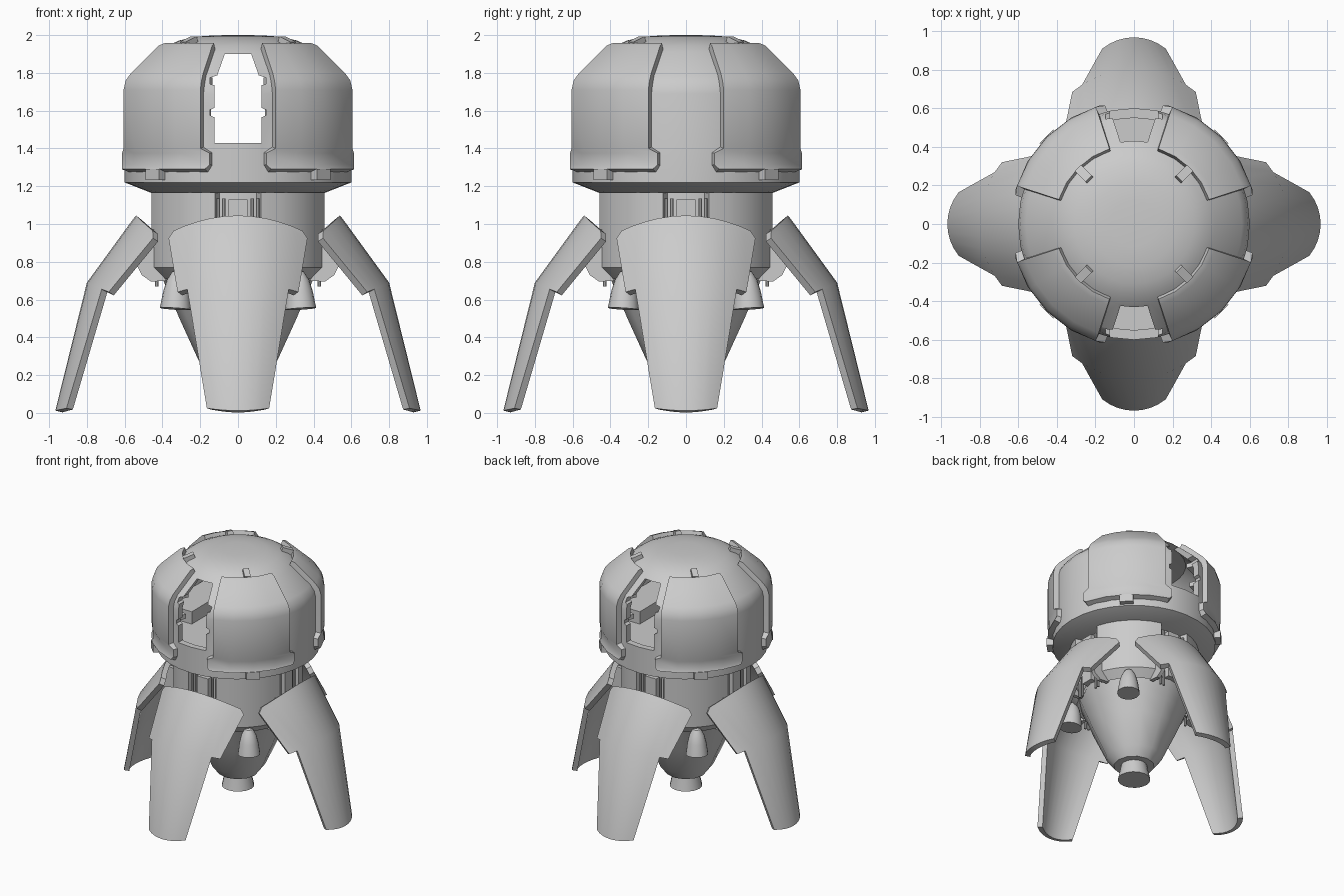
import bpy, bmesh
from math import sin, cos, radians, sqrt, pi
from mathutils import Matrix

if "Cube" in bpy.data.objects:
    bpy.data.objects.remove(bpy.data.objects["Cube"])


def finish(name, bm, mods=(), spin=0.0, angle=30):
    """Mesh -> object, apply modifiers, shade."""
    me = bpy.data.meshes.new(name)
    bm.to_mesh(me)
    bm.free()
    ob = bpy.data.objects.new(name, me)
    bpy.context.collection.objects.link(ob)
    bpy.ops.object.select_all(action='DESELECT')
    ob.select_set(True)
    bpy.context.view_layer.objects.active = ob
    for kind, props in mods:
        m = ob.modifiers.new(kind, kind)
        for k, v in props.items():
            setattr(m, k, v)
        bpy.ops.object.modifier_apply(modifier=m.name)
    bpy.ops.object.shade_smooth_by_angle(angle=radians(angle))
    ob.rotation_euler.z = radians(spin)
    return ob


def repeat(ob, n=4):
    """Rotated copies round the z axis."""
    for i in range(1, n):
        c = ob.copy()
        c.rotation_euler.z += 2 * pi * i / n
        bpy.context.collection.objects.link(c)


def lathe(name, profile, n, centre=(0, 0), mods=(), spin=0, tilt=0):
    bm = bmesh.new()
    vs = [bm.verts.new((r, 0, z)) for r, z in profile]
    es = [bm.edges.new(p) for p in zip(vs, vs[1:])]
    bmesh.ops.spin(bm, geom=vs + es, cent=(0, 0, 0), axis=(0, 0, 1),
                   angle=2 * pi, steps=n, use_merge=False)
    bmesh.ops.remove_doubles(bm, verts=bm.verts, dist=1e-4)
    bmesh.ops.recalc_face_normals(bm, faces=bm.faces)
    z0 = profile[0][1]
    bm.transform(Matrix.Translation((*centre, z0)) @ Matrix.Rotation(radians(tilt), 4, 'Y')
                 @ Matrix.Translation((0, 0, -z0)))
    return finish(name, bm, mods, spin)


def sheet(name, rows, thick, spin=0, skip=None):
    """Grid of points, top row first, thickened inwards."""
    bm = bmesh.new()
    g = [[bm.verts.new(p) for p in row] for row in rows]
    for i in range(len(g) - 1):
        for j in range(len(g[0]) - 1):
            if not (skip and skip(i, j)):
                bm.faces.new((g[i][j], g[i + 1][j], g[i + 1][j + 1], g[i][j + 1]))
    bmesh.ops.delete(bm, geom=[v for v in bm.verts if not v.link_faces], context='VERTS')
    return finish(name, bm, [('SOLIDIFY', dict(thickness=thick, offset=-1))], spin)


def arc(name, profile, thick, n, spin):
    """Curved plate facing +x; profile entries are radius, z, half angle."""
    rows = [[(r * cos(a), r * sin(a), z)
             for a in (radians(h * (2 * j / n - 1)) for j in range(n + 1))]
            for r, z, h in profile]
    return sheet(name, rows, thick, spin)


def box(name, centre, size, spin=0, tilt=0):
    bm = bmesh.new()
    bmesh.ops.create_cube(bm, matrix=Matrix.Translation(centre) @ Matrix.Rotation(radians(tilt), 4, 'Y')
                          @ Matrix.Diagonal((*size, 1)))
    return finish(name, bm, spin=spin)


def prism(name, outline, y0, y1):
    """Outline in x, z extruded along y."""
    bm = bmesh.new()
    f = bm.faces.new([bm.verts.new((x, y0, z)) for x, z in outline])
    ex = bmesh.ops.extrude_face_region(bm, geom=[f])['geom']
    bmesh.ops.translate(bm, vec=(0, y1 - y0, 0),
                        verts=[v for v in ex if isinstance(v, bmesh.types.BMVert)])
    bmesh.ops.recalc_face_normals(bm, faces=bm.faces)
    return finish(name, bm)


# Cabin shell, hollowed out, with a notched doorway at the front and back
half = [(0.125, 1.43), (0.125, 1.565), (0.147, 1.575), (0.147, 1.605), (0.125, 1.615),
        (0.125, 1.735), (0.147, 1.74), (0.147, 1.775), (0.11, 1.787), (0.07, 1.90)]
cutters = [lathe('cavity_cutter', [(0, 1.42), (0.55, 1.42), (0.55, 1.69), (0.51, 1.77),
                                   (0.38, 1.90), (0, 1.95)], 32),
           prism('doorway_cutter', half + [(-x, z) for x, z in reversed(half)], -1, 1)]
for c in cutters:
    c.hide_render = True
lathe('cabin_shell',
      [(0, 2.0), (0.12, 1.999), (0.22, 1.992), (0.31, 1.972), (0.37, 1.945), (0.42, 1.91),
       (0.56, 1.785), (0.59, 1.74), (0.60, 1.69), (0.60, 1.22), (0.46, 1.165), (0, 1.165)],
      32, mods=[('BOOLEAN', dict(operation='DIFFERENCE', solver='EXACT', object=c)) for c in cutters])
for c in cutters:
    bpy.data.objects.remove(c)

# Cabin interior: wall ledges and side consoles
for z, r in ((1.59, 0.555), (1.757, 0.53)):
    repeat(arc('wall_ledge', [(r, z + 0.018, 72), (r, z - 0.018, 72)], 0.07, 12, 0), 2)
repeat(box('console', (0.36, 0, 1.47), (0.24, 0.5, 0.10)), 2)

# Four armour panels on the diagonals, with clips above and below
repeat(arc('armour_panel',
           [(0.41, 1.957, 27), (0.44, 1.945, 27), (0.595, 1.80, 27), (0.625, 1.76, 27),
            (0.638, 1.71, 26.8), (0.638, 1.40, 26.8), (0.632, 1.375, 31.3),
            (0.632, 1.315, 31.3), (0.64, 1.29, 29)], 0.05, 4, 45))
repeat(box('upper_clip', (0.365, 0, 1.96), (0.085, 0.045, 0.04), 45, 20))
repeat(box('lower_clip', (0.612, 0, 1.262), (0.06, 0.10, 0.06), 45))

# Middle section: core and four curved plates
lathe('middle_core', [(0.40, 1.17), (0.40, 0.74), (0.36, 0.70)], 32)
repeat(arc('middle_plate', [(0.475, 1.167, 30), (0.475, 0.77, 30), (0.42, 0.71, 30)], 0.07, 6, 45))

# Engine cone and main nozzle
lathe('engine_cone', [(0, 0.78), (0.42, 0.76), (0.395, 0.70), (0.36, 0.62), (0.31, 0.50),
                      (0.205, 0.27), (0.15, 0.20), (0, 0.20)], 12)
lathe('main_nozzle', [(0.095, 0.21), (0.10, 0.18), (0.12, 0.085), (0, 0.085)], 16)

# Side thrusters on the diagonals
repeat(lathe('side_thruster', [(0, 0.76), (0.03, 0.745), (0.055, 0.70), (0.07, 0.64), (0.083, 0.55),
                               (0, 0.55)], 16,
             centre=(0.45, 0), spin=45, tilt=-5))

# Landing legs: curved, kinked shells (x, z middle, z edge, half width, bend radius)
leg = [(0.54, 1.045, 0.965, 0.34, 0.70), (0.562, 1.017, 0.925, 0.368, 0.66),
       (0.80, 0.69, 0.64, 0.32, 0.50), (0.967, 0.012, 0.03, 0.165, 0.26)]
cols = [-1, -0.84, -0.63, -0.42, -0.21, 0, 0.21, 0.42, 0.63, 0.84, 1]
rows = []
for i, (x, zm, ze, w, R) in enumerate(leg):
    k = w if i < 3 else w / 0.84
    rows.append([(x - R + sqrt(R * R - (u * k) ** 2), u * k, zm + (ze - zm) * u * u) for u in cols])
repeat(sheet('landing_leg', rows, 0.04, skip=lambda i, j: i == 2 and j in (0, 9)))

# Leg hinges: bracket plates, actuator block and rods
for s in (-1, 1):
    repeat(prism('leg_bracket', [(0.38, 0.97), (0.54, 0.97), (0.60, 0.88), (0.54, 0.79),
                                 (0.51, 0.73), (0.46, 0.695), (0.38, 0.70)],
                 s * 0.15 - 0.015, s * 0.15 + 0.015))
    for y in (0.075, 0.105):
        repeat(lathe('hinge_rod', [(0, 1.135), (0.01, 1.135), (0.01, 0.67), (0, 0.67)], 8,
                     centre=(0.43, s * y)))
repeat(box('hinge_block', (0.41, 0, 0.94), (0.09, 0.10, 0.38)))
repeat(box('hinge_pin', (0.52, 0, 0.90), (0.04, 0.32, 0.04)))
